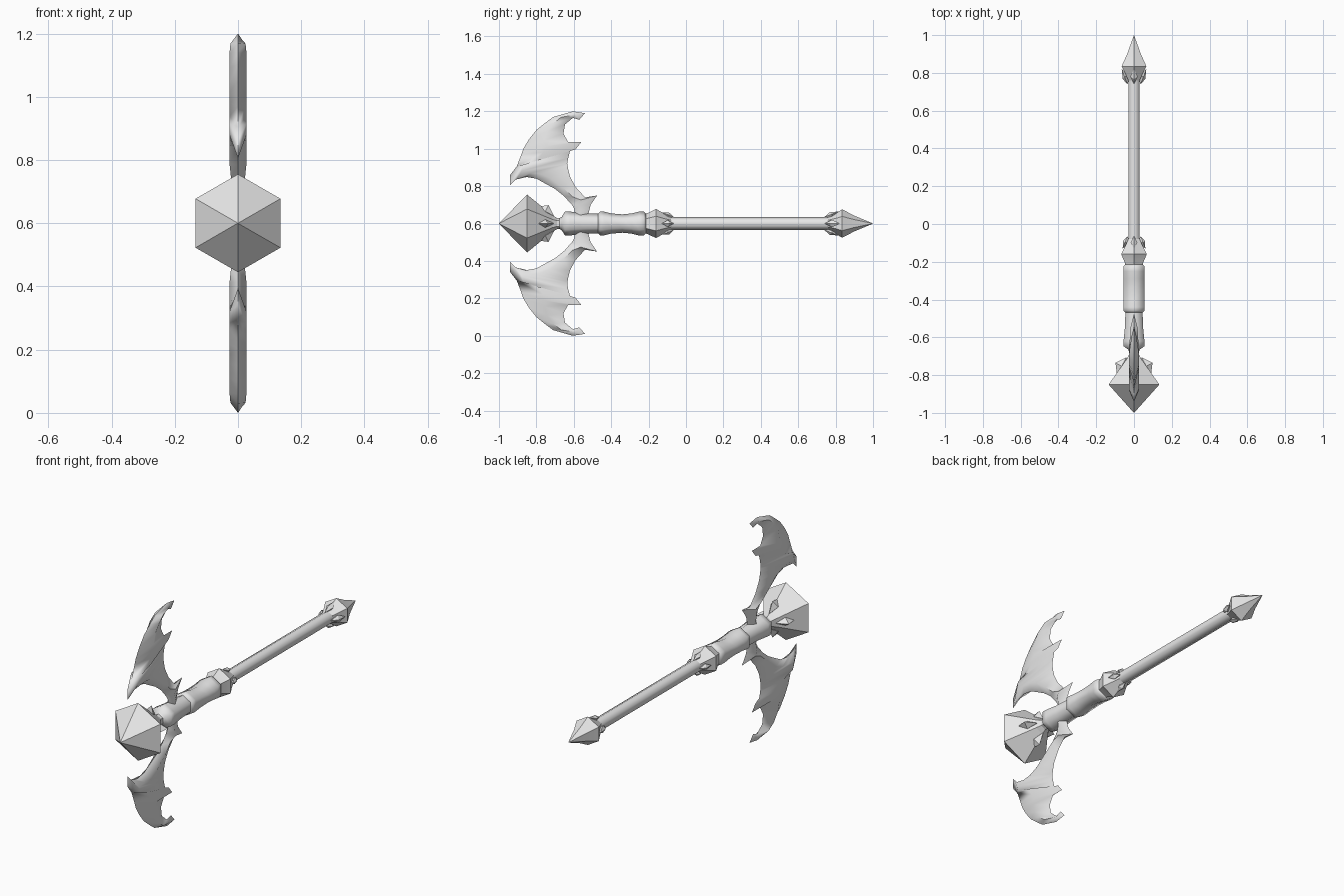
import bpy, bmesh, math
from mathutils import Vector

CZ = 0.6  # height of the shaft axis

cube = bpy.data.objects.get("Cube")
if cube:
    bpy.data.objects.remove(cube, do_unlink=True)

steel = bpy.data.materials.new("light_grey_steel")
steel.use_nodes = True
steel.diffuse_color = (0.8, 0.8, 0.8, 1)
steel.node_tree.nodes["Principled BSDF"].inputs["Base Color"].default_value = (0.8, 0.8, 0.8, 1)


def finish(name, bm, angle=None):
    """Turn a bmesh into a coloured object sitting on the shaft axis."""
    bmesh.ops.remove_doubles(bm, verts=bm.verts, dist=0.0005)
    bmesh.ops.recalc_face_normals(bm, faces=bm.faces)
    me = bpy.data.meshes.new(name)
    bm.to_mesh(me)
    bm.free()
    me.materials.append(steel)
    ob = bpy.data.objects.new(name, me)
    ob.location.z = CZ
    bpy.context.collection.objects.link(ob)
    if angle:
        bpy.ops.object.select_all(action='DESELECT')
        ob.select_set(True)
        bpy.context.view_layer.objects.active = ob
        bpy.ops.object.shade_smooth_by_angle(angle=math.radians(angle))
    return ob


def hex_turn(name, rings, angle=None):
    """Six-sided turned part along y; rings are (y, half height[, half width])."""
    bm = bmesh.new()
    loops = []
    for ring in rings:
        y, rz = ring[:2]
        rx = ring[2] / 0.866 if len(ring) > 2 else rz
        loops.append([bm.verts.new((rx * math.sin(k * math.pi / 3), y, rz * math.cos(k * math.pi / 3)))
                      for k in range(6)])
    for a, b in zip(loops, loops[1:]):
        for k in range(6):
            n = (k + 1) % 6
            bm.faces.new((a[k], a[n], b[n], b[k]))
    bm.faces.new(loops[0])
    bm.faces.new(loops[-1])
    return finish(name, bm, angle)


def diamonds(name, thin, wide, apex, half):
    """Four diamond studs around the axis; thin, wide, apex are (y, radius)."""
    bm = bmesh.new()
    mid_y = (thin[0] + wide[0]) / 2
    mid_r = (thin[1] + wide[1]) / 2
    for k in range(4):
        a = k * math.pi / 2
        out = Vector((math.cos(a), 0, math.sin(a)))
        side = Vector((-math.sin(a), 0, math.cos(a))) * half
        at = lambda y, r: out * r + Vector((0, y, 0))
        rim = [bm.verts.new(p) for p in (at(*thin), at(mid_y, mid_r) + side,
                                         at(*wide), at(mid_y, mid_r) - side)]
        top = bm.verts.new(at(*apex))
        low = bm.verts.new(at(mid_y, mid_r * 0.4))
        for i in range(4):
            for tip in (top, low):
                bm.faces.new((rim[i], rim[(i + 1) % 4], tip))
    return finish(name, bm)


# Faceted front head and neck
hex_turn("head_crystal", [(-1, 0.0005), (-0.85, 0.155), (-0.715, 0.045), (-0.69, 0.03), (-0.66, 0.03)])
diamonds("head_studs", (-0.705, 0.04), (-0.80, 0.09), (-0.735, 0.098), 0.022)

# Socket that holds the blades
hex_turn("blade_socket", [(-0.68, 0.028), (-0.665, 0.035), (-0.647, 0.064), (-0.62, 0.064),
                          (-0.55, 0.056), (-0.46, 0.052)], 65)

# Waisted grip with end beads
hex_turn("grip", [(-0.47, 0.052), (-0.46, 0.064), (-0.44, 0.064, 0.056), (-0.40, 0.054, 0.055),
                  (-0.34, 0.049, 0.055), (-0.29, 0.054, 0.055), (-0.25, 0.064, 0.056),
                  (-0.225, 0.064), (-0.215, 0.054)], 65)

# Rear collar
hex_turn("collar", [(-0.225, 0.052), (-0.205, 0.056), (-0.16, 0.078), (-0.12, 0.055), (-0.07, 0.03)], 40)
diamonds("collar_studs", (-0.065, 0.035), (-0.13, 0.06), (-0.09, 0.058), 0.018)

# Shaft and spiked butt
hex_turn("shaft", [(-0.14, 0.035), (0.79, 0.035)], 65)
hex_turn("butt_spike", [(0.75, 0.03), (0.80, 0.055), (0.835, 0.076), (0.90, 0.042), (1.0, 0.0005)], 40)
diamonds("butt_studs", (0.74, 0.035), (0.82, 0.065), (0.768, 0.06), 0.02)

# Blade sections: front edge (y, z), back edge (y, z), optional ridge point
sections = [
    ((-.60, .60), (-.52, .60)), ((-.595, .675), (-.52, .66)),
    ((-.61, .70), (-.51, .70)), ((-.62, .71), (-.475, .75)),
    ((-.65, .745), (-.54, .74)), ((-.70, .785), (-.59, .795)),
    ((-.80, .84), (-.62, .85)), ((-.86, .85), (-.63, .89), (-.78, .865)),
    ((-.91, .835), (-.633, .91), (-.83, .87)), ((-.94, .805), (-.635, .92), (-.88, .88)),
    ((-.94, .86), (-.63, .95), (-.87, .915)), ((-.905, .905), (-.62, .987)),
    ((-.88, .97), (-.59, .997)), ((-.87, 1.0), (-.56, 1.035)),
    ((-.84, 1.05), (-.63, 1.035)), ((-.80, 1.10), (-.655, 1.08)),
    ((-.75, 1.14), (-.647, 1.13)), ((-.71, 1.17), (-.605, 1.165)),
    ((-.605, 1.20), (-.57, 1.155)), ((-.54, 1.19), (-.54, 1.19)),
]

bm = bmesh.new()
rows = []
for i, s in enumerate(sections):
    front, back = Vector(s[0]), Vector(s[1])
    ridge = Vector(s[2]) if len(s) > 2 else front.lerp(back, 0.4)
    left = len(sections) - 1 - i
    t = 0.022 if i < 5 else min(0.027, 0.012 * left)
    rows.append([bm.verts.new((x, p[0], p[1] - CZ)) for x, p in
                 ((0, front), (t, ridge), (0, back), (-t, ridge))])
for a, b in zip(rows, rows[1:]):
    for k in range(4):
        n = (k + 1) % 4
        bm.faces.new((a[k], a[n], b[n], b[k]))
blades = finish("blades", bm, 60)

# Lower blade mirrors the upper one across the shaft
mirror = blades.modifiers.new("mirror", 'MIRROR')
mirror.use_axis = (False, False, True)
